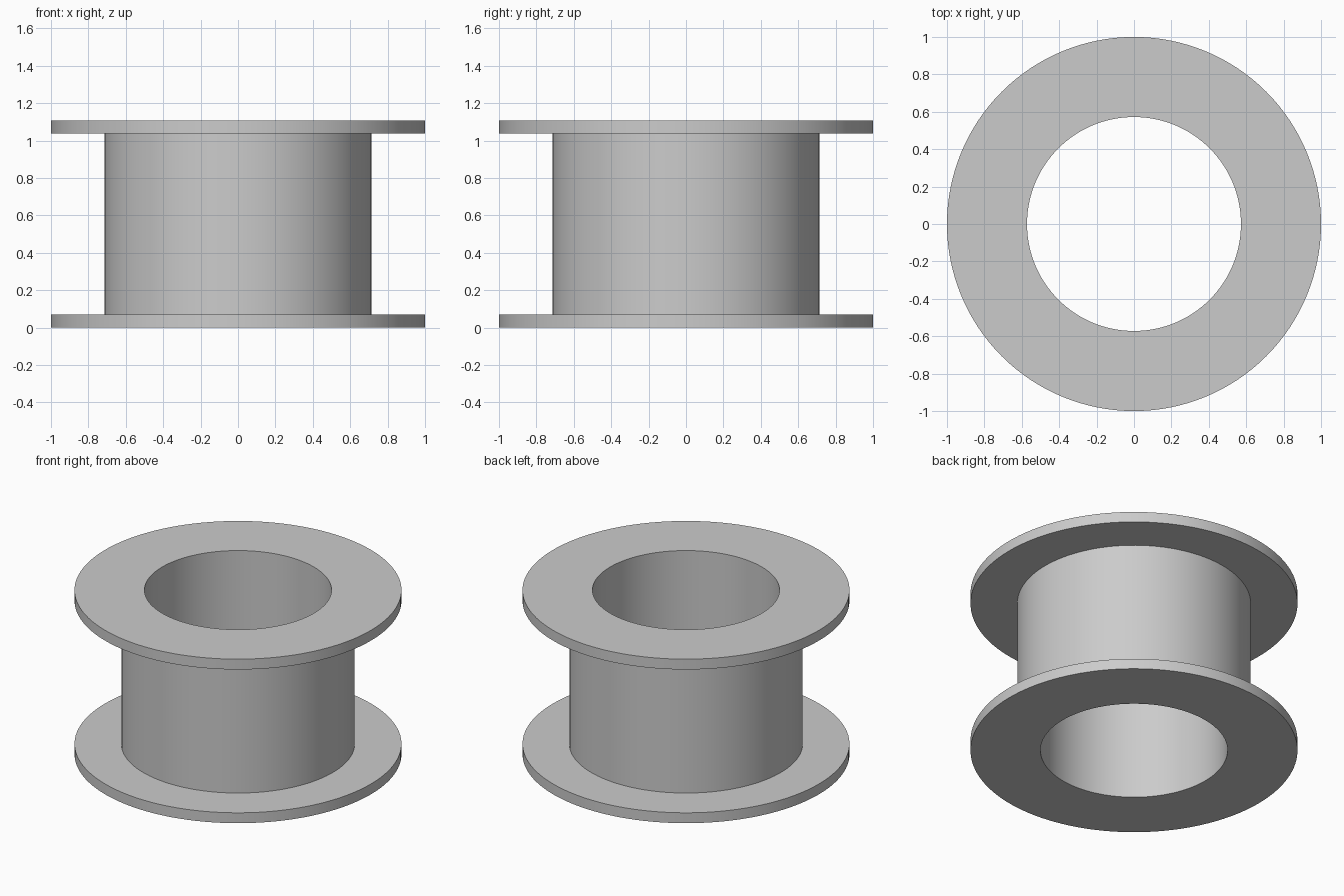
import bpy
import bmesh
from math import cos, sin, tau, radians

cube = bpy.data.objects.get("Cube")
if cube:
    bpy.data.objects.remove(cube, do_unlink=True)

SEGMENTS = 128
HEIGHT = 1.107
FLANGE = 0.07
R_BORE, R_HUB, R_RIM = 0.572, 0.714, 1.0

# Single grey material
grey = bpy.data.materials.new("plain grey")
grey.use_nodes = True
colour = (0.6, 0.6, 0.6, 1.0)
grey.diffuse_color = colour
grey.node_tree.nodes["Principled BSDF"].inputs["Base Color"].default_value = colour


def lathe(name, profile):
    """Revolve a closed (radius, height) profile around z."""
    bm = bmesh.new()
    rings = []
    for r, z in profile:
        rings.append([bm.verts.new((r * cos(tau * i / SEGMENTS), r * sin(tau * i / SEGMENTS), z))
                      for i in range(SEGMENTS)])
    for a, b in zip(rings, rings[1:] + rings[:1]):
        for i in range(SEGMENTS):
            j = (i + 1) % SEGMENTS
            bm.faces.new((a[i], a[j], b[j], b[i]))
    bmesh.ops.recalc_face_normals(bm, faces=bm.faces)
    mesh = bpy.data.meshes.new(name)
    bm.to_mesh(mesh)
    bm.free()
    mesh.materials.append(grey)
    obj = bpy.data.objects.new(name, mesh)
    bpy.context.collection.objects.link(obj)
    bpy.ops.object.select_all(action="DESELECT")
    obj.select_set(True)
    bpy.context.view_layer.objects.active = obj
    bpy.ops.object.shade_smooth_by_angle(angle=radians(30))
    return obj


# Hollow spool: bottom flange, hub and top flange in one section
lathe("flanged_spool", [
    (R_BORE, 0), (R_RIM, 0), (R_RIM, FLANGE), (R_HUB, FLANGE),
    (R_HUB, HEIGHT - FLANGE), (R_RIM, HEIGHT - FLANGE),
    (R_RIM, HEIGHT), (R_BORE, HEIGHT),
])
